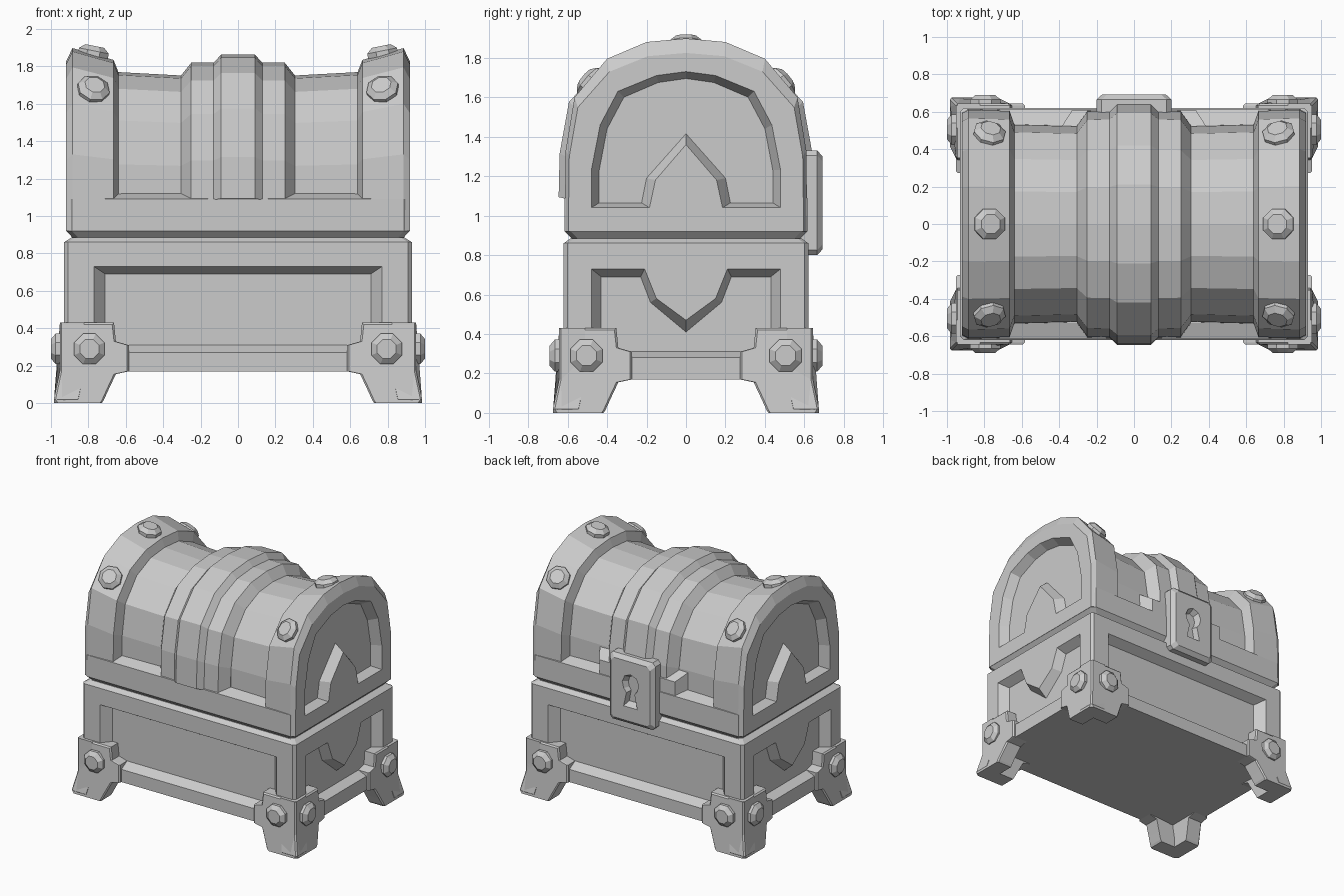
import bpy, bmesh, math
from mathutils import Vector

cube = bpy.data.objects.get("Cube")
if cube:
    bpy.data.objects.remove(cube, do_unlink=True)

COLOR = (0.6, 0.6, 0.6, 1)
grey = bpy.data.materials.new("plain_grey")
grey.use_nodes = True
grey.diffuse_color = COLOR
grey.node_tree.nodes["Principled BSDF"].inputs["Base Color"].default_value = COLOR


def loft(name, rings):
    """Closed solid skinned through rings of equal point count."""
    bm = bmesh.new()
    loops = [[bm.verts.new(p) for p in ring] for ring in rings]
    n = len(loops[0])
    for a, b in zip(loops, loops[1:]):
        for i in range(n):
            j = (i + 1) % n
            bm.faces.new((a[i], a[j], b[j], b[i]))
    bm.faces.new(loops[0][::-1])
    bm.faces.new(loops[-1])
    bmesh.ops.recalc_face_normals(bm, faces=bm.faces)
    mesh = bpy.data.meshes.new(name)
    bm.to_mesh(mesh)
    bm.free()
    mesh.materials.append(grey)
    obj = bpy.data.objects.new(name, mesh)
    bpy.context.collection.objects.link(obj)
    return obj


def sym(half):
    """Close a half outline by mirroring it across the middle."""
    return half + [(-u, z) for u, z in reversed(half) if u > 0]


def octagon(w, d, c):
    """Rectangle outline with clipped corners."""
    return [(w, d - c), (w - c, d), (c - w, d), (-w, d - c),
            (-w, c - d), (c - w, -d), (w - c, -d), (w, c - d)]


def place(axis, side, depth, outline):
    """Stand a (u, z) outline on a front/back ('y') or end ('x') plane."""
    if axis == "y":
        return [(u, side * depth, z) for u, z in outline]
    return [(side * depth, u, z) for u, z in outline]


def carve(objs, axis, side, surface, depth, outer, inner):
    """Sink a slope-walled recess into the objects."""
    cutter = loft("recess_cutter", [place(axis, side, surface + 0.05, outer),
                                    place(axis, side, surface, outer),
                                    place(axis, side, surface - depth, inner)])
    cutter.hide_render = True
    for obj in objs:
        mod = obj.modifiers.new("recess", "BOOLEAN")
        mod.operation, mod.solver, mod.object = "DIFFERENCE", "EXACT", cutter
        bpy.context.view_layer.update()
        result = obj.evaluated_get(bpy.context.evaluated_depsgraph_get())
        mesh = bpy.data.meshes.new_from_object(result)
        obj.modifiers.clear()
        obj.data = mesh
    bpy.data.objects.remove(cutter, do_unlink=True)


def stack(name, levels, c):
    return loft(name, [[(x, y, z) for x, y in octagon(w, d, c)] for z, w, d in levels])


def arch(name, z_base, sections):
    """Barrel-vault solid along x; sections are (x, y scale, z scale)."""
    half = [(0, 1.898), (0.2, 1.88), (0.4, 1.795), (0.565, 1.6), (0.61, 1.33), (0.615, z_base)]
    pivot = 0.92
    return loft(name, [[(x, y * sy, pivot + (z - pivot) * sz) for y, z in sym(half)]
                       for x, sy, sz in sections])


def bolt(name, pos, normal):
    """Eight-sided bolt head with a sloped crown."""
    q = Vector(normal).to_track_quat("Z", "Y")
    rings = []
    for r, h in ((0.088, -0.03), (0.088, 0.022), (0.055, 0.048)):
        ring = []
        for i in range(8):
            a = math.tau * (i + 0.5) / 8
            ring.append(Vector(pos) + q @ Vector((r * math.cos(a), r * math.sin(a), h)))
        rings.append(ring)
    loft(name, rings)


# Lower box and lid rim, meeting in a V groove
base = stack("base_box", [(0.17, 0.93, 0.62), (0.86, 0.93, 0.62), (0.885, 0.89, 0.585)], 0.02)
rim = stack("lid_rim", [(0.885, 0.885, 0.58), (0.92, 0.918, 0.615),
                        (1.09, 0.918, 0.615), (1.12, 0.86, 0.53)], 0.03)

# Recessed panels of the box
for side in (-1, 1):
    carve([base], "y", side, 0.62, 0.07,
          sym([(0.77, 0.27), (0.77, 0.73)]), sym([(0.71, 0.31), (0.71, 0.69)]))
    carve([base], "x", side, 0.93, 0.07,
          sym([(0, 0.47), (0.15, 0.58), (0.21, 0.73), (0.48, 0.73), (0.48, 0.28)]),
          sym([(0, 0.41), (0.18, 0.56), (0.23, 0.69), (0.43, 0.69), (0.43, 0.31)]))

# Lid ends with arched recesses
outer = sym([(0, 1.73), (0.15, 1.71), (0.345, 1.63), (0.435, 1.46), (0.48, 1.23),
             (0.48, 1.04), (0.185, 1.04), (0.155, 1.18), (0, 1.36)])
inner = sym([(0, 1.695), (0.14, 1.675), (0.315, 1.6), (0.4, 1.44), (0.44, 1.23),
             (0.44, 1.065), (0.225, 1.065), (0.2, 1.19), (0, 1.415)])
for side, label in ((-1, "right"), (1, "left")):
    end = arch(label + "_lid_end", 0.92, [(side * 0.92, 0.97, 0.925), (side * 0.885, 1, 1),
                                          (side * 0.665, 0.99, 0.935), (side * 0.64, 0.87, 0.87)])
    carve([rim, end], "x", side, 0.92, 0.07, outer, inner)

# Barrel of the lid and its stepped middle band
arch("lid_barrel", 1.0, [(-0.66, 0.87, 0.87), (-0.3, 0.855, 0.85),
                         (0.3, 0.855, 0.85), (0.66, 0.87, 0.87)])
steps = [(0.305, 0.86, 0.85), (0.25, 0.985, 0.92), (0.13, 0.99, 0.92), (0.09, 1.05, 0.965)]
arch("lid_band", 1.1, [(-x, a, b) for x, a, b in steps] + steps[::-1])

# Lock with keyhole, and the backing block beside it
loft("lock_backing", [place("y", 1, d, sym([(w, 1.05), (w, top)]))
                      for d, w, top in ((0.5, 0.4, 1.27), (0.61, 0.33, 1.2))])
lock = loft("lock", [place("y", 1, d, [(x, z + 1.065) for x, z in octagon(w, h, 0.025)])
                     for d, w, h in ((0.56, 0.2, 0.265), (0.665, 0.2, 0.265), (0.693, 0.17, 0.235))])
keyhole = sym([(0, 1.2), (0.05, 1.18), (0.072, 1.13), (0.058, 1.08),
               (0.035, 1.05), (0.06, 0.94)])
carve([lock], "y", 1, 0.693, 0.045, keyhole,
      [(u * 0.7, 1.08 + (z - 1.08) * 0.8) for u, z in keyhole])


# Corner brackets with flared feet: one plate per visible side
def bracket(name, axis, side, end, edge, face):
    """Offsets are measured inward from the outer corner edge."""
    shape = [(0, 0.43), (0.29, 0.43), (0.3, 0.33), (0.37, 0.31), (0.37, 0.17), (0.3, 0.155),
             (0.26, 0.07), (0.235, 0.015), (0.225, 0), (-0.02, 0), (-0.032, 0.02), (0, 0.17)]
    rings = []
    for inset, grow in ((0.13, 0), (0.01, 0), (0, 0.01)):
        ring = []
        for off, z in shape:
            flare = 0.032 if z < 0.05 else (0.02 if z < 0.1 else 0)
            u = end * (edge - off - (grow if off <= 0 else -grow))
            z = z - grow if z > 0.4 else z
            d = side * (face - inset + flare)
            ring.append((u, d, z) if axis == "y" else (d, u, z))
        rings.append(ring)
    loft(name, rings)


for sx, lr in ((-1, "right"), (1, "left")):
    for sy, fb in ((-1, "front"), (1, "back")):
        corner = fb + "_" + lr
        bracket(corner + "_foot_face", "y", sy, sx, 0.953, 0.643)
        bracket(corner + "_foot_side", "x", sx, sy, 0.643, 0.953)
        bolt(corner + "_foot_bolt_face", (sx * 0.795, sy * 0.643, 0.29), (0, sy, 0))
        bolt(corner + "_foot_bolt_side", (sx * 0.953, sy * 0.505, 0.29), (sx, 0, 0))
        bolt(corner + "_lid_bolt", (sx * 0.775, sy * 0.478, 1.672), (-sx * 0.2, sy * 0.75, 0.65))
    bolt(lr + "_lid_top_bolt", (sx * 0.775, 0, 1.862), (-sx * 0.2, 0, 1))
